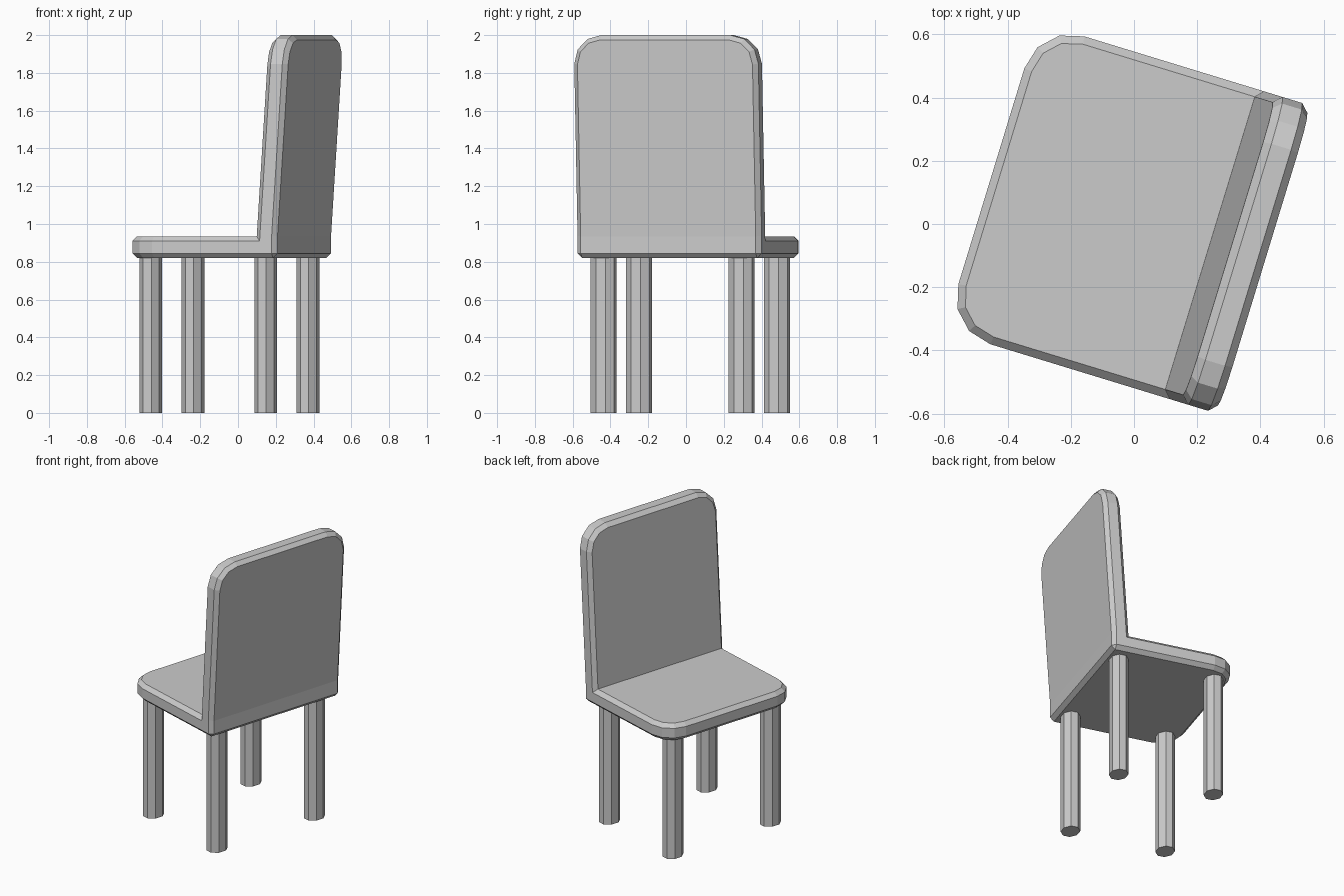
import bpy, bmesh, math
from mathutils import Matrix, Vector

if "Cube" in bpy.data.objects:
    bpy.data.objects.remove(bpy.data.objects["Cube"])

TURN = Matrix.Rotation(math.radians(-17), 4, 'Z')   # whole chair is turned
V_MID, V_HALF = 0.0125, 0.5095                      # sideways centre, half width


def add_object(name, bm):
    bmesh.ops.recalc_face_normals(bm, faces=bm.faces)
    bm.transform(TURN)
    mesh = bpy.data.meshes.new(name)
    bm.to_mesh(mesh)
    bm.free()
    obj = bpy.data.objects.new(name, mesh)
    bpy.context.collection.objects.link(obj)
    return obj


# Seat and leaning backrest: one L-shaped profile (depth, height) pulled sideways
profile = [(-0.476, 0.82), (0.363, 0.82), (0.363, 0.935), (0.432, 2.0),
           (0.317, 2.0), (0.248, 0.935), (-0.476, 0.935)]
bm = bmesh.new()
face = bm.faces.new([bm.verts.new((u, V_MID - V_HALF, z)) for u, z in profile])
ext = bmesh.ops.extrude_face_region(bm, geom=[face], use_keep_orig=True)
bmesh.ops.translate(bm, vec=Vector((0, 2 * V_HALF, 0)),
                    verts=[g for g in ext["geom"] if isinstance(g, bmesh.types.BMVert)])
bmesh.ops.recalc_face_normals(bm, faces=bm.faces)

# Rounded front corners of the seat and top corners of the backrest
corners = []
for e in bm.edges:
    a, b = e.verts[0].co, e.verts[1].co
    if abs(a.y - b.y) < 1e-4:
        if max(a.x, b.x) < -0.4 or min(a.z, b.z) > 1.95:
            corners.append(e)
bmesh.ops.bevel(bm, geom=corners, offset=0.152, offset_type='OFFSET', segments=3,
                profile=0.5, affect='EDGES', clamp_overlap=False)
bmesh.ops.recalc_face_normals(bm, faces=bm.faces)

# Single chamfer along every sharp outer edge
bm.normal_update()
rim = [e for e in bm.edges if e.calc_face_angle_signed(0) > math.radians(40)]
bmesh.ops.bevel(bm, geom=rim, offset=0.025, offset_type='OFFSET', segments=1,
                profile=0.5, affect='EDGES', clamp_overlap=False)
add_object("seat_and_backrest", bm)

# Four eight-sided legs, slightly wider sideways
for row, u in (("front", -0.368), ("back", 0.268)):
    for side, s in (("left", -1), ("right", 1)):
        bm = bmesh.new()
        place = (Matrix.Translation((u, 0.008 + s * 0.382, 0.4125))
                 @ Matrix.Diagonal((0.059, 0.0705, 1, 1))
                 @ Matrix.Rotation(math.radians(22.5), 4, 'Z'))
        bmesh.ops.create_cone(bm, cap_ends=True, segments=8, radius1=1, radius2=1,
                              depth=0.825, matrix=place)
        add_object(f"{row}_{side}_leg", bm)
